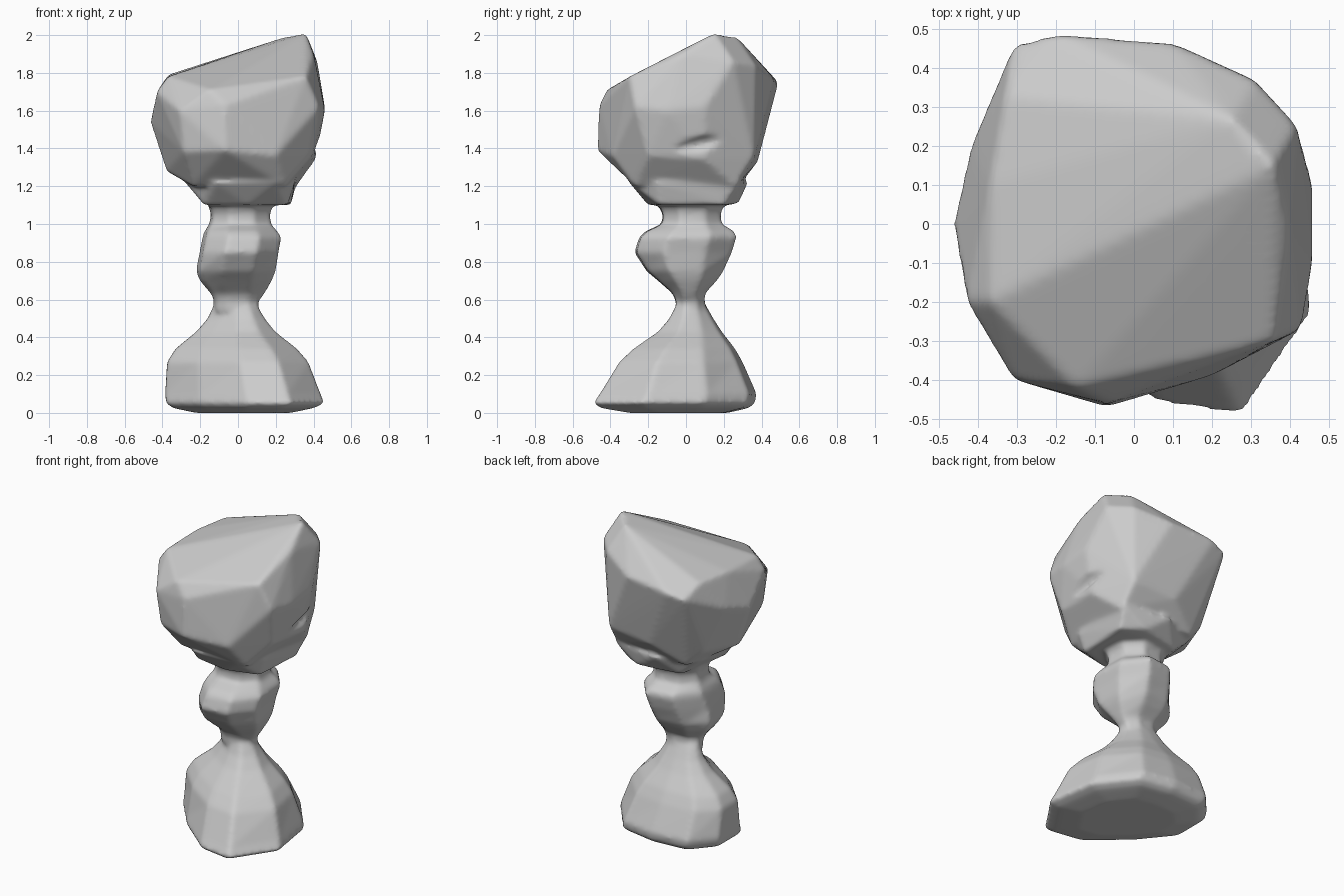
import bpy, bmesh
from mathutils import Matrix

if "Cube" in bpy.data.objects:
    bpy.data.objects.remove(bpy.data.objects["Cube"])


def finish(bm, name):
    bmesh.ops.recalc_face_normals(bm, faces=bm.faces)
    me = bpy.data.meshes.new(name)
    bm.to_mesh(me)
    bm.free()
    ob = bpy.data.objects.new(name, me)
    bpy.context.collection.objects.link(ob)
    return ob


def hull(name, pts):
    """Faceted stone: convex hull of its corner points."""
    bm = bmesh.new()
    vs = [bm.verts.new(p) for p in pts]
    r = bmesh.ops.convex_hull(bm, input=vs)
    junk = {v for v in r["geom_interior"] + r["geom_unused"] if isinstance(v, bmesh.types.BMVert)}
    bmesh.ops.delete(bm, geom=list(junk), context='VERTS')
    return finish(bm, name)


def loft(name, outline, levels):
    """Stack an outline, fitted to (z, xmin, xmax, ymin, ymax) at each level."""
    xs, ys = [p[0] for p in outline], [p[1] for p in outline]
    ax, bx, ay, by = min(xs), max(xs), min(ys), max(ys)
    bm = bmesh.new()
    rings = []
    for z, x0, x1, y0, y1 in levels:
        rings.append([bm.verts.new((x0 + (x - ax) / (bx - ax) * (x1 - x0),
                                    y0 + (y - ay) / (by - ay) * (y1 - y0), z))
                      for x, y in outline])
    n = len(outline)
    for a, b in zip(rings, rings[1:]):
        for i in range(n):
            j = (i + 1) % n
            bm.faces.new((a[i], a[j], b[j], b[i]))
    bm.faces.new(rings[0][::-1])
    bm.faces.new(rings[-1])
    return finish(bm, name)


def apply(ob, kind, **props):
    bpy.ops.object.select_all(action='DESELECT')
    bpy.context.view_layer.objects.active = ob
    ob.select_set(True)
    m = ob.modifiers.new(kind, kind)
    for k, v in props.items():
        setattr(m, k, v)
    bpy.ops.object.modifier_apply(modifier=m.name)


# Base stone: lopsided footprint tapering to the lower neck
base = loft("base_stone",
            [(.05, -.45), (.27, -.485), (.45, -.22), (.40, .1), (.22, .33), (0, .37),
             (-.25, .35), (-.38, .2), (-.38, -.02), (-.2, -.24)],
            [(0, -.22, .28, -.3, .22), (.025, -.34, .40, -.45, .33), (.05, -.38, .46, -.495, .365),
             (.1, -.385, .44, -.46, .375), (.27, -.375, .375, -.355, .30), (.34, -.33, .315, -.28, .26),
             (.43, -.22, .2, -.15, .19), (.5, -.16, .145, -.09, .145), (.58, -.125, .1, -.05, .1)])

# Middle stone with its lower and upper necks
middle = loft("middle_stone",
              [(-.35, -1), (.45, -.95), (1, -.4), (.95, .45), (.4, 1), (-.45, .9), (-1, .35), (-.9, -.5)],
              [(.54, -.13, .11, -.055, .11), (.59, -.13, .11, -.055, .1), (.63, -.145, .14, -.07, .1),
               (.7, -.205, .18, -.15, .165), (.75, -.225, .2, -.21, .2), (.85, -.205, .215, -.275, .245),
               (.93, -.19, .23, -.25, .27), (.96, -.18, .21, -.22, .26), (1.0, -.155, .175, -.13, .19),
               (1.05, -.145, .17, -.125, .185), (1.13, -.17, .19, -.16, .21)])

# Top boulder: slanted top, girth and undercut corners
boulder = hull("top_boulder", [
    (.36, .15, 2.01), (.25, .27, 1.99), (.40, -.02, 1.9), (.36, -.3, 1.78), (-.15, -.42, 1.71),
    (-.37, -.2, 1.78), (-.37, .1, 1.79), (-.33, .33, 1.79),
    (-.2, .49, 1.75), (-.31, .46, 1.72), (.1, .465, 1.77), (.31, .37, 1.84), (.42, .25, 1.86),
    (.46, .1, 1.62), (.46, -.1, 1.6), (.43, -.27, 1.62), (-.07, -.46, 1.63), (-.31, -.4, 1.6),
    (-.43, -.2, 1.7), (-.465, 0, 1.54), (-.42, .2, 1.6),
    (-.07, -.47, 1.39), (-.29, -.38, 1.38), (.2, -.39, 1.36), (-.38, 0, 1.28), (-.3, .25, 1.3),
    (0, .38, 1.33), (.3, .36, 1.35), (.41, .1, 1.34), (.39, -.2, 1.36),
    (-.24, -.24, 1.2), (.25, -.27, 1.2), (.31, .26, 1.2), (-.2, .28, 1.2)])

# Narrower plug under the boulder
plug = hull("boulder_plug", [
    (-.18, -.16, 1.1), (.05, -.2, 1.1), (.26, -.14, 1.1), (.28, .2, 1.1), (.15, .28, 1.11),
    (-.12, .22, 1.1), (-.28, -.1, 1.22), (-.12, -.3, 1.22), (.2, -.3, 1.22), (.3, -.15, 1.22),
    (.31, .28, 1.22), (0, .33, 1.22), (-.26, .2, 1.22)])

# Weathered groove on the right side of the boulder
bm = bmesh.new()
bmesh.ops.create_uvsphere(bm, u_segments=24, v_segments=12, radius=1,
                          matrix=Matrix.Translation((.45, .12, 1.43)) @ Matrix.Rotation(.22, 4, 'X')
                          @ Matrix.Diagonal((.06, .28, .045, 1)))
cutter = finish(bm, "groove_cutter")
cutter.hide_render = True
apply(boulder, 'BOOLEAN', operation='DIFFERENCE', object=cutter, solver='EXACT')
bpy.data.objects.remove(cutter)

# Fuse the stones into one softly worn pillar
bpy.ops.object.select_all(action='DESELECT')
for ob in (base, middle, boulder, plug):
    ob.select_set(True)
bpy.context.view_layer.objects.active = base
bpy.ops.object.join()
base.name = "stone_pillar"
apply(base, 'REMESH', mode='VOXEL', voxel_size=.014)
apply(base, 'SMOOTH', factor=.5, iterations=9)
base.data.transform(Matrix.Translation((0, 0, -min(v.co.z for v in base.data.vertices))))
base.data.shade_smooth()
